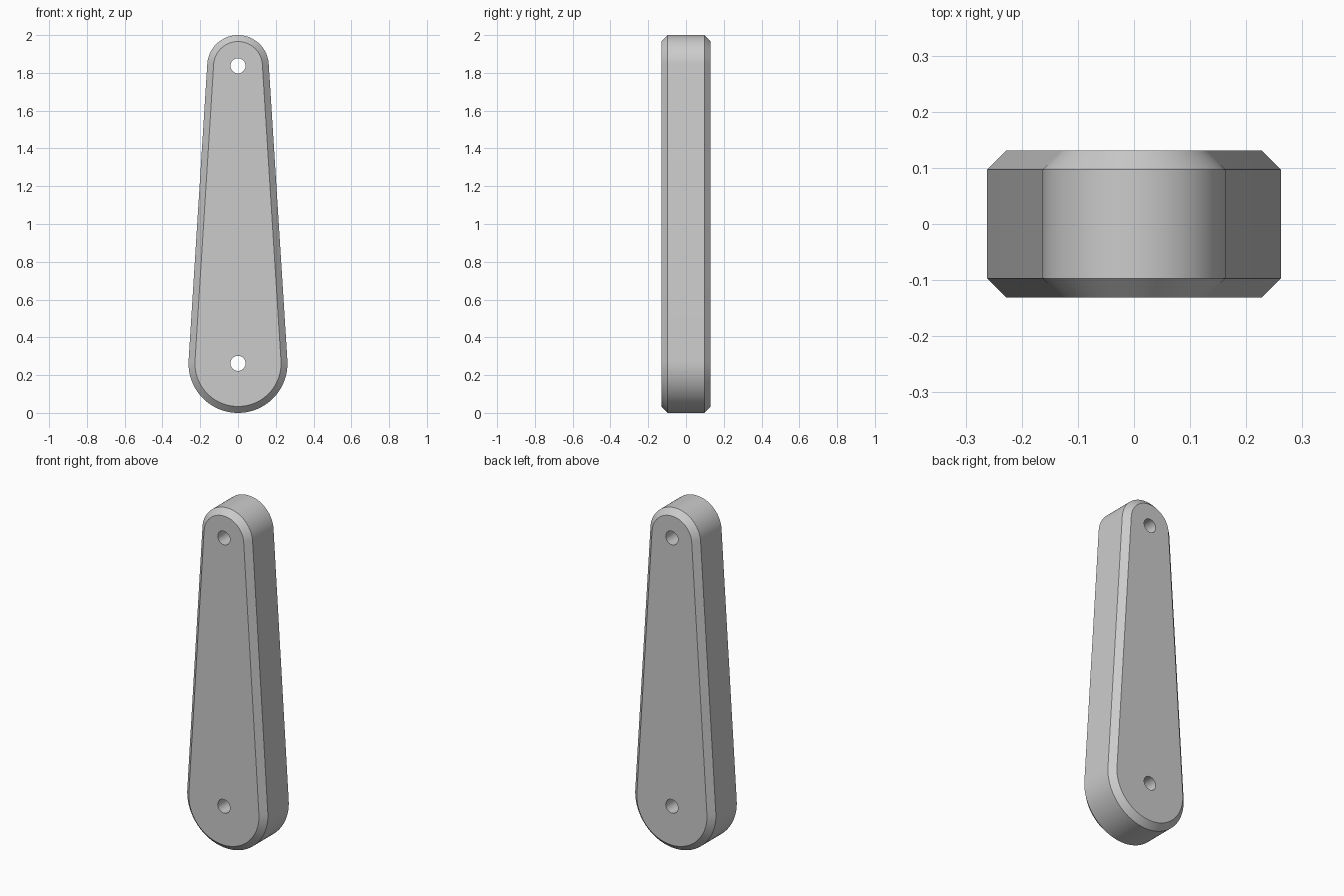
import bpy, bmesh
from math import sin, cos, pi, asin

cube = bpy.data.objects.get("Cube")
if cube:
    bpy.data.objects.remove(cube, do_unlink=True)

R_LOW, R_TOP = 0.262, 0.163      # end radii
Z_LOW, Z_TOP = R_LOW, 2 - R_TOP  # pivot heights
HALF, CHAMFER, HOLE = 0.131, 0.034, 0.04
SEGS = 48

grey = bpy.data.materials.new("plain grey")
grey.use_nodes = True
grey.diffuse_color = (0.6, 0.6, 0.6, 1)
grey.node_tree.nodes["Principled BSDF"].inputs["Base Color"].default_value = grey.diffuse_color

bm = bmesh.new()


def arc(r, z, start, sweep, n):
    return [(r * cos(start + sweep * i / n), z + r * sin(start + sweep * i / n)) for i in range(n + 1)]


def outline(inset):
    """Two round ends joined by tangent lines."""
    tilt = asin((R_LOW - R_TOP) / (Z_TOP - Z_LOW))
    return (arc(R_TOP - inset, Z_TOP, tilt, pi - 2 * tilt, SEGS)
            + arc(R_LOW - inset, Z_LOW, pi - tilt, pi + 2 * tilt, SEGS))


def tube(sections):
    """Skin matching closed sections; return the first and last edge loops."""
    rings = [[bm.verts.new((x, y, z)) for x, z in pts] for y, pts in sections]
    n = len(rings[0])
    for a, b in zip(rings, rings[1:]):
        for i in range(n):
            j = (i + 1) % n
            bm.faces.new((a[i], a[j], b[j], b[i]))
    return [[bm.edges.get((r[i], r[(i + 1) % n])) for i in range(n)] for r in (rings[0], rings[-1])]


# Chamfered outer wall and the two pivot holes
loops = [tube([(-HALF, outline(CHAMFER)), (CHAMFER - HALF, outline(0)),
               (HALF - CHAMFER, outline(0)), (HALF, outline(CHAMFER))])]
for z in (Z_LOW, Z_TOP):
    circle = arc(HOLE, z, 0, 2 * pi, 32)[:-1]
    loops.append(tube([(-HALF, circle), (HALF, circle)]))

# Front and back plates, pierced by the holes
for side, facing in ((0, -1), (1, 1)):
    edges = [e for pair in loops for e in pair[side]]
    bmesh.ops.triangle_fill(bm, edges=edges, use_beauty=True, normal=(0, facing, 0))
bmesh.ops.recalc_face_normals(bm, faces=bm.faces[:])

mesh = bpy.data.meshes.new("link_arm")
bm.to_mesh(mesh)
bm.free()
mesh.materials.append(grey)
arm = bpy.data.objects.new("link_arm", mesh)
bpy.context.collection.objects.link(arm)
bpy.context.view_layer.objects.active = arm
arm.select_set(True)
bpy.ops.object.shade_smooth_by_angle(angle=pi / 6)
